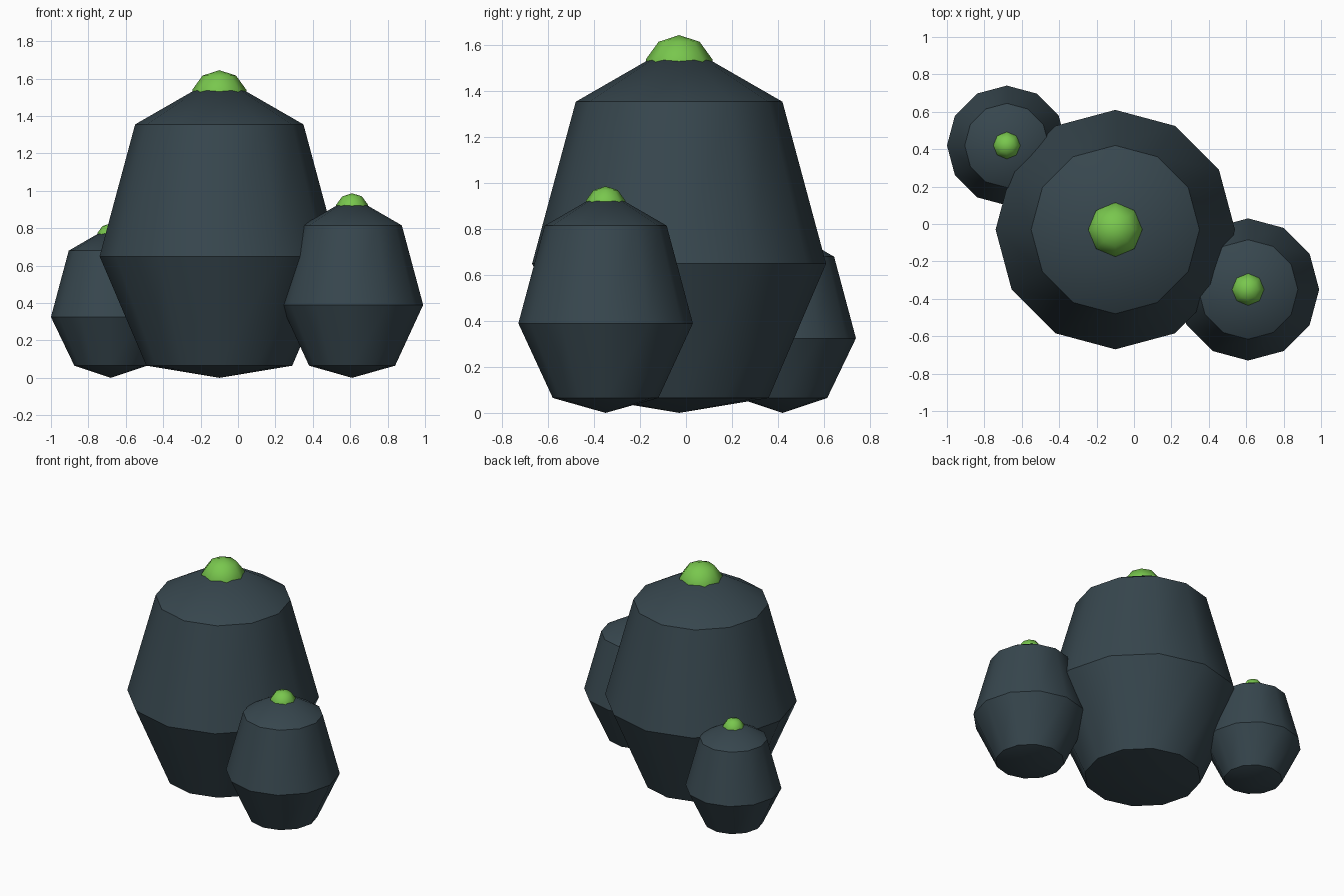
import bpy, bmesh, math

if "Cube" in bpy.data.objects:
    bpy.data.objects.remove(bpy.data.objects["Cube"])


def material(name, rgb):
    m = bpy.data.materials.new(name)
    m.diffuse_color = (*rgb, 1)
    m.use_nodes = True
    m.node_tree.nodes["Principled BSDF"].inputs["Base Color"].default_value = m.diffuse_color
    return m


slate = material("dark_slate", (0.038, 0.062, 0.076))
green = material("bright_green", (0.19, 0.57, 0.075))


def finish(name, bm, loc, mat, angle):
    bmesh.ops.recalc_face_normals(bm, faces=bm.faces)
    me = bpy.data.meshes.new(name)
    bm.to_mesh(me)
    bm.free()
    me.materials.append(mat)
    ob = bpy.data.objects.new(name, me)
    ob.location = loc
    bpy.context.collection.objects.link(ob)
    bpy.ops.object.select_all(action='DESELECT')
    ob.select_set(True)
    bpy.context.view_layer.objects.active = ob
    bpy.ops.object.shade_smooth_by_angle(angle=math.radians(angle))


def pod(name, x, y, rings, apex):
    """Twelve-sided body: rings of (radius, height) closed by a point at each end."""
    n = 12
    bm = bmesh.new()
    loops = [[bm.verts.new((r * math.cos(math.tau * i / n),
                            r * math.sin(math.tau * i / n), z)) for i in range(n)]
             for r, z in rings]
    bottom, top = bm.verts.new((0, 0, 0)), bm.verts.new((0, 0, apex))
    for i in range(n):
        j = (i + 1) % n
        for a, b in zip(loops, loops[1:]):
            bm.faces.new((a[i], a[j], b[j], b[i]))
        bm.faces.new((bottom, loops[0][j], loops[0][i]))
        bm.faces.new((top, loops[-1][i], loops[-1][j]))
    finish(name, bm, (x, y, 0), slate, 33)


def bud(name, x, y, r, top):
    """Eight-sided ball set into the tip of a pod."""
    bm = bmesh.new()
    bmesh.ops.create_uvsphere(bm, u_segments=8, v_segments=5, radius=r)
    finish(name, bm, (x, y, top - r), green, 60)


# Name, centre, body rings, body tip height, ball radius, ball top
pods = [
    ("large", -0.10, -0.03, [(0.39, 0.065), (0.64, 0.65), (0.45, 1.355)], 1.614, 0.152, 1.645),
    ("medium", 0.61, -0.35, [(0.23, 0.065), (0.38, 0.39), (0.266, 0.815)], 0.969, 0.09, 0.987),
    ("small", -0.68, 0.42, [(0.195, 0.065), (0.32, 0.325), (0.225, 0.68)], 0.81, 0.076, 0.826),
]
for size, x, y, rings, apex, r, top in pods:
    pod(size + "_pod", x, y, rings, apex)
    bud(size + "_bud", x, y, r, top)
